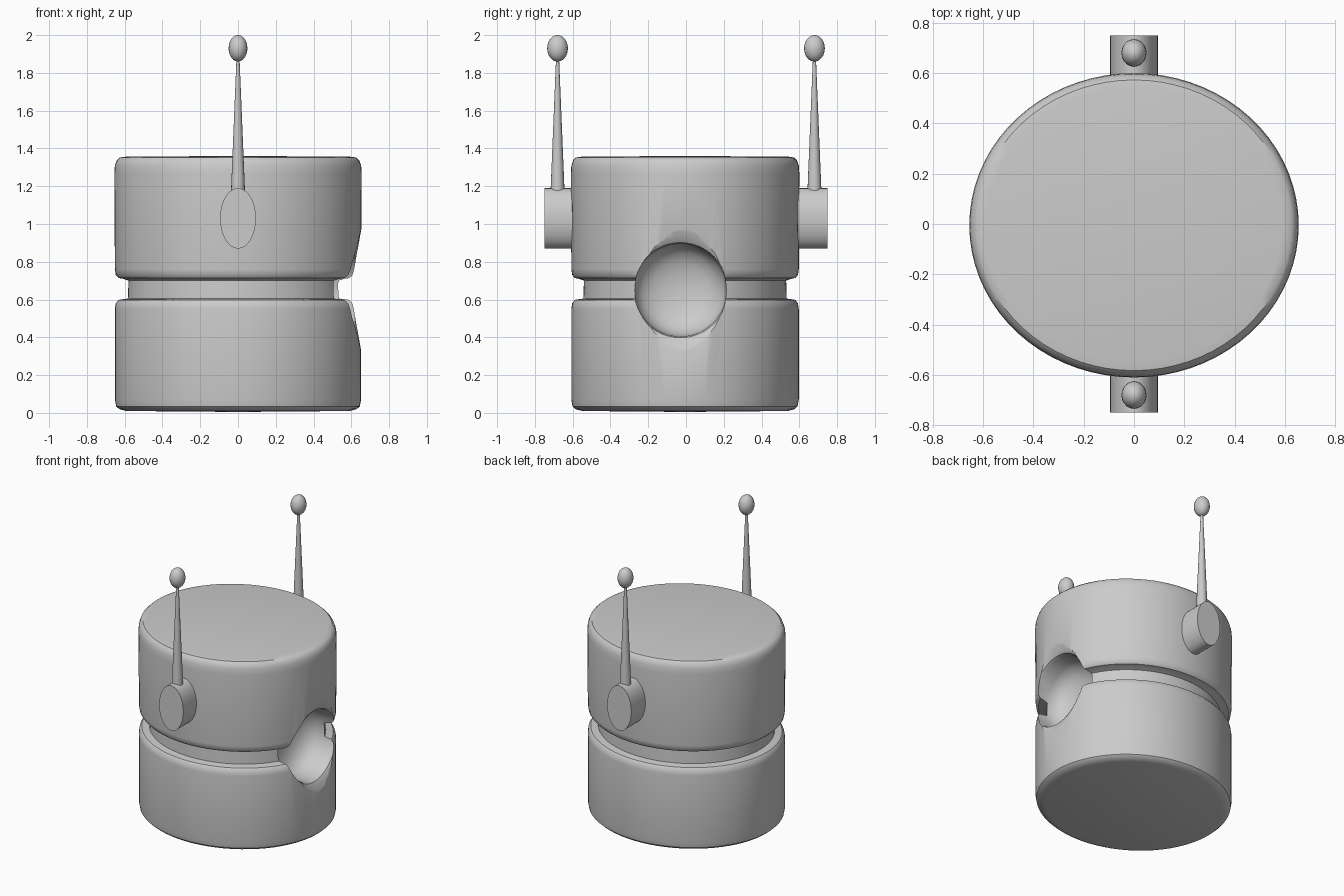
import bpy, bmesh, math
from mathutils import Matrix

if "Cube" in bpy.data.objects:
    bpy.data.objects.remove(bpy.data.objects["Cube"])


def revolve(name, profile, segments, matrix):
    """Spin (radius, height) points around z, then place with a matrix."""
    bm = bmesh.new()
    rings = []
    for r, h in profile:
        if r == 0:
            rings.append([bm.verts.new((0, 0, h))])
        else:
            rings.append([bm.verts.new((r * math.cos(2 * math.pi * i / segments),
                                        r * math.sin(2 * math.pi * i / segments), h))
                          for i in range(segments)])
    for a, b in zip(rings, rings[1:]):
        for i in range(segments):
            j = (i + 1) % segments
            if len(a) == 1:
                bm.faces.new((a[0], b[j], b[i]))
            elif len(b) == 1:
                bm.faces.new((a[i], a[j], b[0]))
            else:
                bm.faces.new((a[i], a[j], b[j], b[i]))
    bm.transform(matrix)
    bmesh.ops.recalc_face_normals(bm, faces=bm.faces)
    mesh = bpy.data.meshes.new(name)
    bm.to_mesh(mesh)
    bm.free()
    obj = bpy.data.objects.new(name, mesh)
    bpy.context.collection.objects.link(obj)
    return obj


def smooth(obj, angle=35):
    bpy.ops.object.select_all(action='DESELECT')
    obj.select_set(True)
    bpy.context.view_layer.objects.active = obj
    bpy.ops.object.shade_smooth_by_angle(angle=math.radians(angle))


# Body: oval drum with a groove around the waist
body_profile = [(0, 0.005), (0.90, 0.01), (0.96, 0.02), (0.985, 0.035), (0.995, 0.07),
                (0.995, 0.55), (0.988, 0.58), (0.965, 0.598), (0.93, 0.602), (0.89, 0.605),
                (0.885, 0.70), (0.93, 0.71), (0.965, 0.714), (0.988, 0.73), (0.995, 0.76),
                (1.0, 1.27), (0.995, 1.31), (0.98, 1.337), (0.955, 1.352), (0.90, 1.357),
                (0, 1.36)]
body = revolve("body", body_profile, 72,
               Matrix.Translation((0, -0.005, 0)) @ Matrix.Diagonal((0.655, 0.605, 1, 1)))

# Round socket in the right side, with a softened rim
socket_profile = [(0, 0.37), (0.08, 0.376), (0.15, 0.395), (0.20, 0.425), (0.23, 0.465),
                  (0.243, 0.51), (0.245, 0.60), (0.252, 0.62), (0.275, 0.635),
                  (0.31, 0.648), (0.36, 0.665), (0.36, 0.80), (0, 0.80)]
cutter = revolve("socket_cutter", socket_profile, 48,
                 Matrix.Translation((0, -0.03, 0.65)) @ Matrix.Rotation(math.pi / 2, 4, 'Y'))
cutter.hide_render = True
cutter.hide_set(True)
cut = body.modifiers.new("socket", 'BOOLEAN')
cut.operation = 'DIFFERENCE'
cut.solver = 'EXACT'
cut.object = cutter
bpy.context.view_layer.objects.active = body
bpy.ops.object.modifier_apply(modifier=cut.name)
smooth(body)

for side, label in ((-1, "front"), (1, "back")):
    # Oval ear stub
    ear = revolve(label + "_ear", [(0, 0.5), (1, 0.5), (1, 0.75), (0, 0.75)], 32,
                  Matrix.Translation((0, 0, 1.03))
                  @ Matrix.Rotation(-side * math.pi / 2, 4, 'X')
                  @ Matrix.Diagonal((0.095, 0.16, 1, 1)))
    smooth(ear)
    # Tapered antenna rod
    rod = revolve(label + "_antenna", [(0, 1.15), (0.038, 1.15), (0.008, 1.88), (0, 1.88)], 16,
                  Matrix.Translation((0, side * 0.68, 0)))
    smooth(rod)
    # Antenna tip
    arc = [(math.sin(math.pi * k / 12) if 0 < k < 12 else 0, -math.cos(math.pi * k / 12))
           for k in range(13)]
    tip = revolve(label + "_antenna_tip", arc, 20,
                  Matrix.Translation((0, side * 0.68, 1.93))
                  @ Matrix.Diagonal((0.05, 0.055, 0.07, 1)))
    smooth(tip)
